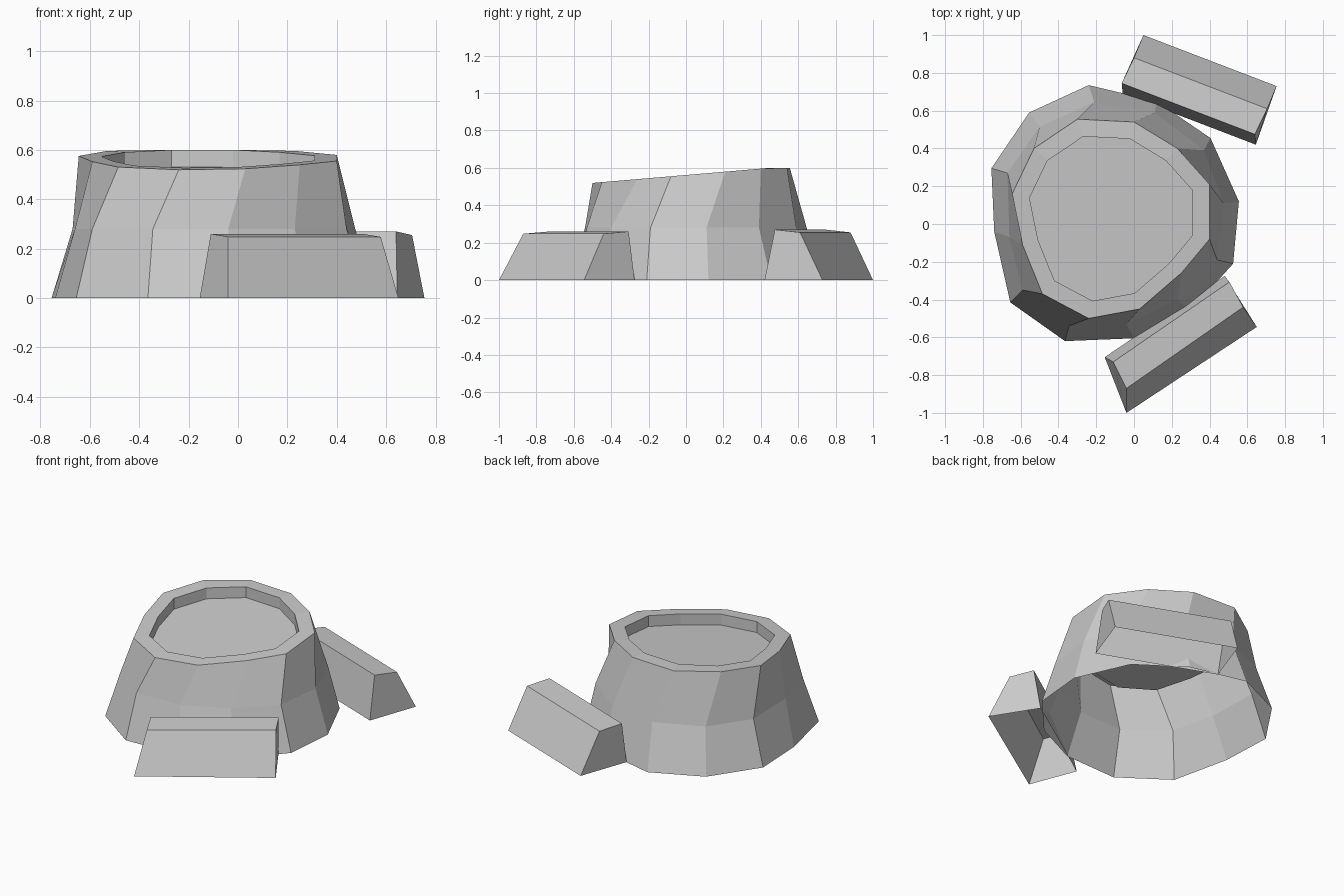
import bpy
import bmesh

# Remove the default object
cube = bpy.data.objects.get("Cube")
if cube:
    bpy.data.objects.remove(cube, do_unlink=True)

# Single flat colour
stone = bpy.data.materials.new("stone_grey")
stone.use_nodes = True
colour = (0.6, 0.6, 0.6, 1)
stone.diffuse_color = colour
stone.node_tree.nodes["Principled BSDF"].inputs["Base Color"].default_value = colour


def loft(name, rings, cap_start=False, cap_end=False):
    """Skin a list of equal-length closed rings with flat quads."""
    bm = bmesh.new()
    loops = [[bm.verts.new(point) for point in ring] for ring in rings]
    for lower, upper in zip(loops, loops[1:]):
        count = len(lower)
        for i in range(count):
            j = (i + 1) % count
            bm.faces.new((lower[i], lower[j], upper[j], upper[i]))
    if cap_start:
        bm.faces.new(list(reversed(loops[0])))
    if cap_end:
        bm.faces.new(loops[-1])
    mesh = bpy.data.meshes.new(name)
    bm.to_mesh(mesh)
    bm.free()
    mesh.materials.append(stone)
    obj = bpy.data.objects.new(name, mesh)
    bpy.context.scene.collection.objects.link(obj)
    return obj


def level(outline, z):
    """Place a flat outline at one height."""
    return [(x, y, z) for x, y in outline]


def rim_height(y):
    """The top of the mound slopes gently up towards the back."""
    return min(0.6, 0.562 + 0.085 * y)


def sloped(outline, drop=0.0):
    return [(x, y, rim_height(y) - drop) for x, y in outline]


def shrink(outline, centre, factor):
    cx, cy = centre
    return [(cx + (x - cx) * factor, cy + (y - cy) * factor) for x, y in outline]


# Mound outlines, counter-clockwise from the back
foot = [(-.24, .735), (-.555, .59), (-.755, .295), (-.74, -.04),
        (-.655, -.415), (-.365, -.62), (0, -.605), (.3, -.46),
        (.525, -.21), (.555, .12), (.405, .455), (.12, .65)]
waist = [(-.21, .645), (-.5, .515), (-.67, .27), (-.66, -.07),
         (-.59, -.35), (-.345, -.54), (-.04, -.53), (.23, -.4),
         (.44, -.19), (.475, .11), (.37, .39), (.11, .59)]
rim = [(-.3, .555), (-.53, .4), (-.645, .16), (-.59, -.11),
       (-.485, -.37), (-.24, -.5), (.03, -.45), (.25, -.26),
       (.4, -.08), (.4, .21), (.23, .4), (0, .54)]
basin = shrink(rim, (-.12, .03), 0.825)

# Hollow mound with a shallow basin on top, open underneath
loft("mound", [level(foot, 0), level(waist, 0.28), sloped(rim),
               sloped(basin), sloped(basin, 0.07)], cap_end=True)


def side_block(name, left_end, right_end, inner_z, outer_z):
    """Tapered block, open underneath; ends run inner foot, inner top,
    outer top, outer foot."""
    heights = (0, inner_z, outer_z, 0)
    ends = [[(x, y, z) for (x, y), z in zip(end, heights)]
            for end in (left_end, right_end)]
    block = loft(name, ends, cap_start=True, cap_end=True)
    bm = bmesh.new()
    bm.from_mesh(block.data)
    bmesh.ops.recalc_face_normals(bm, faces=bm.faces)
    underside = [f for f in bm.faces if all(v.co.z < 0.01 for v in f.verts)]
    bmesh.ops.delete(bm, geom=underside, context='FACES')
    bm.to_mesh(block.data)
    bm.free()


# Back block is a straight run of one end profile
back_end = [(-.06, .69), (-.065, .745), (0, .88), (.05, 1)]
side_block("back_block", back_end,
           [(x + .705, y - .27) for x, y in back_end], 0.27, 0.255)

# Front block narrows towards its top
side_block("front_block",
           [(-.155, -.705), (-.11, -.73), (-.04, -.87), (-.04, -1)],
           [(.48, -.275), (.505, -.307), (.578, -.44), (.65, -.545)],
           0.26, 0.248)
